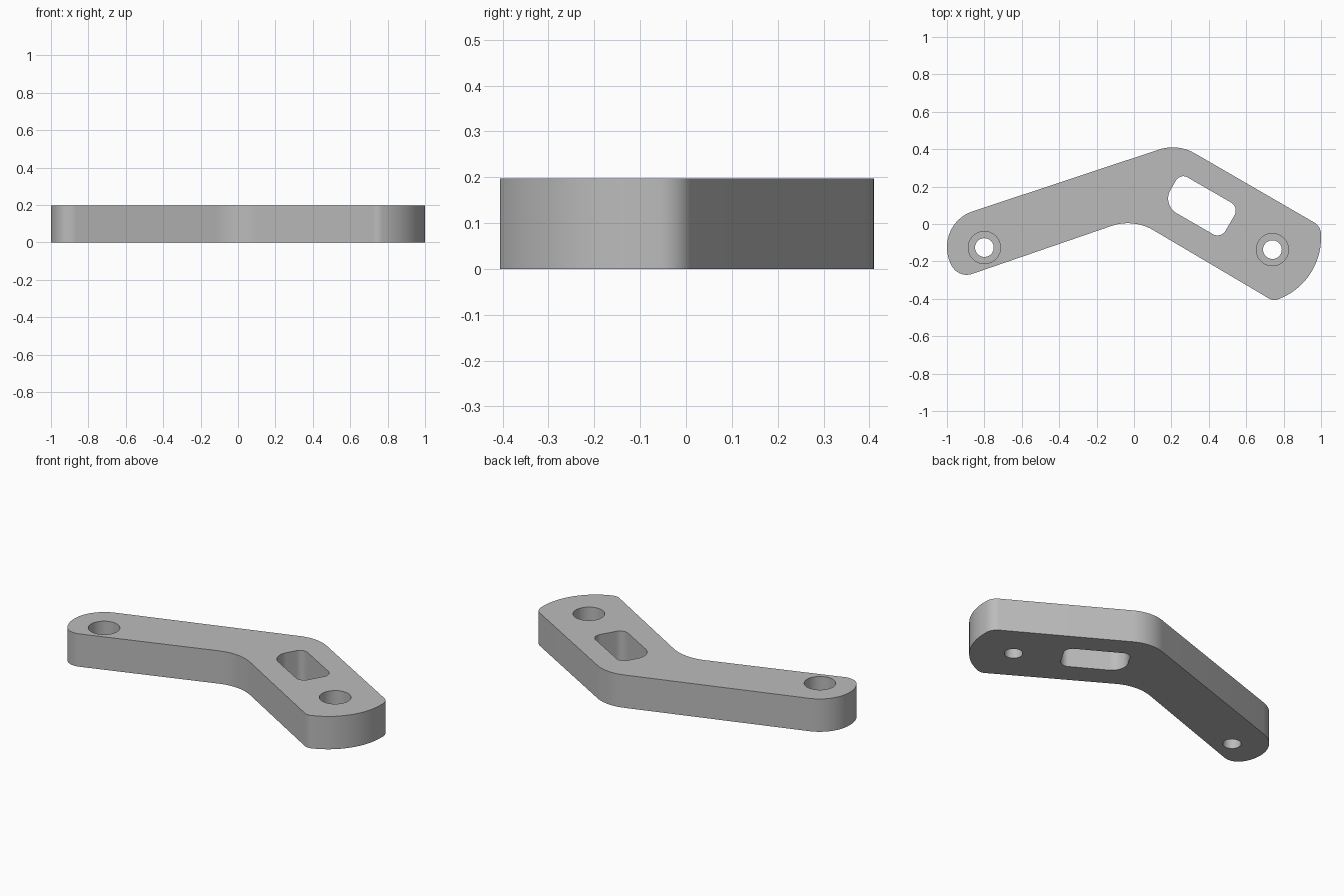
import bpy, bmesh, math
from mathutils import Vector

HEIGHT = 0.197

cube = bpy.data.objects.get("Cube")
if cube:
    bpy.data.objects.remove(cube, do_unlink=True)

grey = bpy.data.materials.new("plain grey")
grey.use_nodes = True
colour = (0.5, 0.5, 0.5, 1)
grey.diffuse_color = colour
grey.node_tree.nodes["Principled BSDF"].inputs["Base Color"].default_value = colour


def rounded(corners):
    """Turn (x, y, radius) corners into an outline with true arc fillets."""
    points = []
    for i, (x, y, r) in enumerate(corners):
        p = Vector((x, y))
        a = (Vector(corners[i - 1][:2]) - p).normalized()
        b = (Vector(corners[(i + 1) % len(corners)][:2]) - p).normalized()
        half = a.angle(b) / 2
        centre = p + (a + b).normalized() * r / math.sin(half)
        start = p + a * r / math.tan(half) - centre
        end = p + b * r / math.tan(half) - centre
        sweep = start.angle(end)
        steps = max(6, int(sweep / math.radians(4)))
        for k in range(steps + 1):
            t = sweep * k / steps
            points.append(centre + (start * math.sin(sweep - t) + end * math.sin(t)) / math.sin(sweep))
    return points


def circle(x, y, r, n=64):
    return [Vector((x + r * math.cos(k * math.tau / n), y + r * math.sin(k * math.tau / n))) for k in range(n)]


def prism(name, outline, z0, z1):
    bm = bmesh.new()
    face = bm.faces.new([bm.verts.new((p.x, p.y, z0)) for p in outline])
    top = bmesh.ops.extrude_face_region(bm, geom=[face])["geom"]
    bmesh.ops.translate(bm, vec=(0, 0, z1 - z0), verts=[v for v in top if isinstance(v, bmesh.types.BMVert)])
    bmesh.ops.recalc_face_normals(bm, faces=bm.faces)
    mesh = bpy.data.meshes.new(name)
    bm.to_mesh(mesh)
    bm.free()
    mesh.materials.append(grey)
    obj = bpy.data.objects.new(name, mesh)
    bpy.context.collection.objects.link(obj)
    return obj


def activate(obj):
    bpy.ops.object.select_all(action='DESELECT')
    obj.select_set(True)
    bpy.context.view_layer.objects.active = obj


def cut(body, cutter):
    cutter.hide_render = True
    mod = body.modifiers.new("cut", 'BOOLEAN')
    mod.operation = 'DIFFERENCE'
    mod.solver = 'EXACT'
    mod.object = cutter
    activate(body)
    bpy.ops.object.modifier_apply(modifier=mod.name)
    bpy.data.objects.remove(cutter, do_unlink=True)


# Bent arm: narrow round end, elbow, wide curved end
arm = prism("bent_arm", rounded([
    (-1.0, 0.022, 0.2), (0.233, 0.431, 0.233), (1.0, -0.013, 0.075),
    (1.0, -0.315, 0.35), (0.745, -0.412, 0.055), (-0.003, 0.03, 0.267),
    (-0.9355, -0.291, 0.09), (-1.0, -0.179, 0.198)]), 0, HEIGHT)

# Slanted window with rounded corners, aligned with the wide end
along = Vector((math.cos(math.pi / 6), -0.5))
across = Vector((0.5, math.cos(math.pi / 6)))
window = []
for u, n, r in [(0.078, 0.164, 0.09), (0.442, 0.164, 0.05), (0.442, 0.359, 0.05), (0.078, 0.359, 0.045)]:
    window.append((*(along * u + across * n), r))
cut(arm, prism("window_cutter", rounded(window), -0.1, HEIGHT + 0.1))

# Through holes with counterbores from above
for x, y in [(-0.8, -0.126), (0.74, -0.137)]:
    cut(arm, prism("hole_cutter", circle(x, y, 0.05), -0.1, HEIGHT + 0.1))
    cut(arm, prism("counterbore_cutter", circle(x, y, 0.086), HEIGHT - 0.1, HEIGHT + 0.1))

activate(arm)
bpy.ops.object.shade_smooth_by_angle(angle=math.radians(30))
